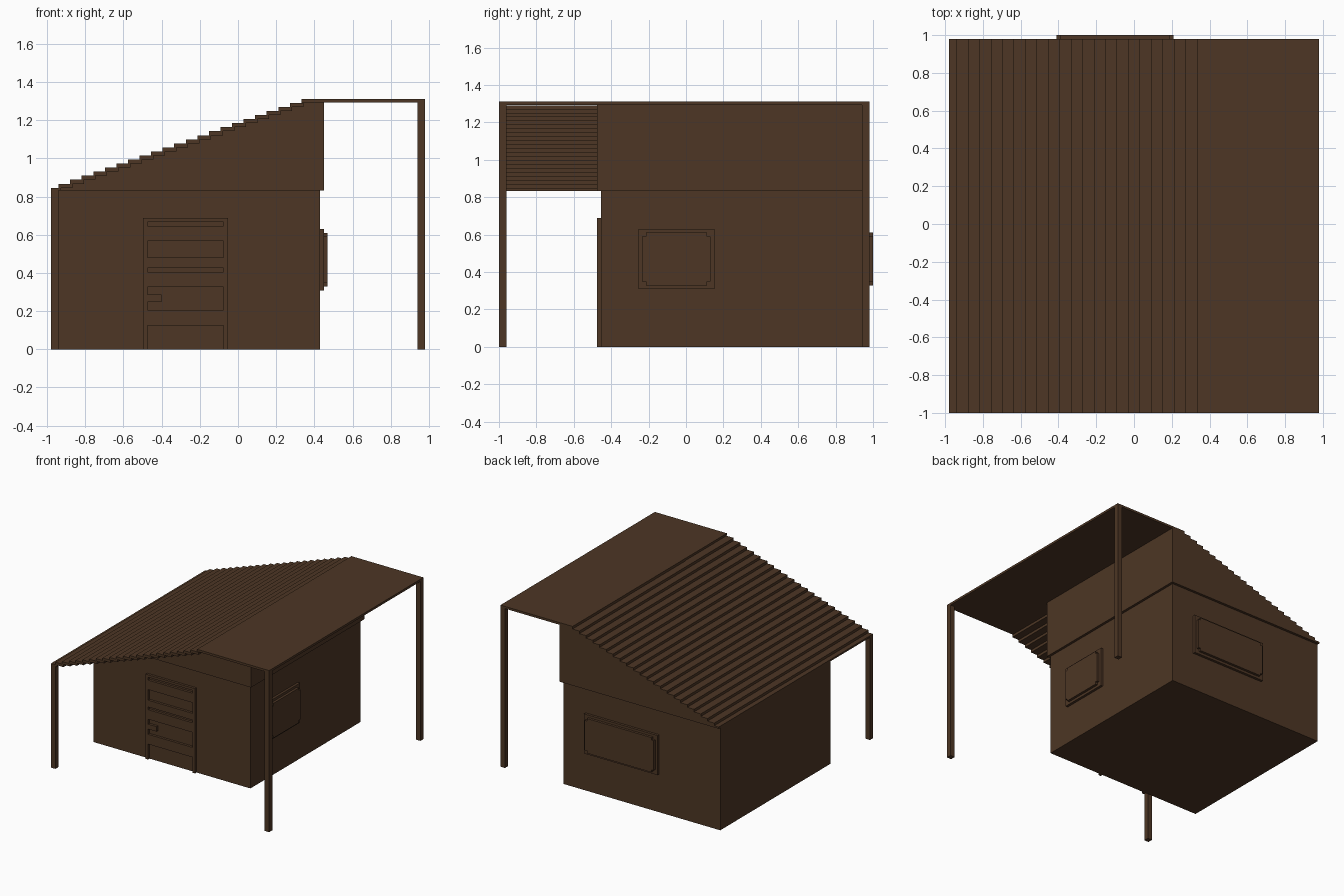
import bpy
import bmesh

if "Cube" in bpy.data.objects:
    bpy.data.objects.remove(bpy.data.objects["Cube"])

wood = bpy.data.materials.new("dark brown wood")
wood.diffuse_color = (0.075, 0.037, 0.018, 1)
wood.use_nodes = True
wood.node_tree.nodes["Principled BSDF"].inputs["Base Color"].default_value = wood.diffuse_color


def finish(name, bm):
    bmesh.ops.recalc_face_normals(bm, faces=bm.faces)
    me = bpy.data.meshes.new(name)
    bm.to_mesh(me)
    bm.free()
    me.materials.append(wood)
    ob = bpy.data.objects.new(name, me)
    bpy.context.collection.objects.link(ob)
    return ob


def boxes(name, items):
    """One object from boxes given as (x0, x1, y0, y1, z0, z1)."""
    bm = bmesh.new()
    for x0, x1, y0, y1, z0, z1 in items:
        vs = bmesh.ops.create_cube(bm, size=1)["verts"]
        for v in vs:
            v.co = (x1 if v.co.x > 0 else x0,
                    y1 if v.co.y > 0 else y0,
                    z1 if v.co.z > 0 else z0)
    return finish(name, bm)


def prism(name, points, place, a, b):
    """Outline extruded from depth a to depth b; place(u, v, d) gives xyz."""
    bm = bmesh.new()
    base = bm.faces.new([bm.verts.new(place(u, v, a)) for u, v in points])
    new = bmesh.ops.extrude_face_region(bm, geom=[base])["geom"]
    move = [q - p for p, q in zip(place(0, 0, a), place(0, 0, b))]
    bmesh.ops.translate(bm, vec=move,
                        verts=[g for g in new if isinstance(g, bmesh.types.BMVert)])
    return finish(name, bm)


EAVE, TOP, STEPS = 0.832, 1.312, 22
RISE = (TOP - 0.846) / STEPS
THICK = 0.018
RUN = (0.393 + 0.94) / STEPS
starts = [-0.98] + [-0.94 + RUN * i for i in range(STEPS)]
tops = [0.846 + RISE * i for i in range(STEPS + 1)]

# Cabin walls
boxes("cabin_walls", [(-0.98, 0.43, -0.455, 0.96, 0, EAVE)])

# Stepped gable block, slightly wider than the walls
profile = [(0.45, EAVE), (0.45, TOP - THICK)]
for i in range(STEPS, 0, -1):
    profile.append((starts[i], tops[i] - THICK))
    profile.append((starts[i], max(EAVE, tops[i - 1] - THICK)))
profile.append((-0.98, EAVE))
prism("gable_block", profile, lambda u, v, d: (u, d, v), -0.475, 0.98)

# Roof slats climbing to a flat awning
boxes("roof_slats", [(starts[i], starts[i + 1] + 0.012, -1, 0.98, max(EAVE, tops[i] - RISE), tops[i])
                     for i in range(STEPS)])
boxes("flat_awning", [(starts[-1], 0.98, -1, 0.98, TOP - THICK, TOP)])

# Porch posts
boxes("front_left_post", [(-0.98, -0.94, -1, -0.96, 0, 0.834)])
boxes("front_right_post", [(0.94, 0.98, -1, -0.96, 0, TOP - THICK)])
boxes("back_right_post", [(0.94, 0.98, 0.94, 0.98, 0, TOP - THICK)])

# Door: jambs, raised rails and handle
YF, YB = -0.475, -0.455
door = [(-0.497, -0.475, YF, YB, 0, 0.688), (-0.075, -0.053, YF, YB, 0, 0.688)]
for z0, z1 in [(0.125, 0.205), (0.327, 0.405), (0.427, 0.482), (0.568, 0.645), (0.668, 0.688)]:
    door.append((-0.475, -0.075, YF, YB, z0, z1))
boxes("door_frame", door)
boxes("door_handle", [(-0.475, -0.4, YF, YB, 0.247, 0.287)])


# Windows: backing plate plus a raised pane with notched corners
def window(name, u0, u1, place, wall):
    z0, z1, n = 0.308, 0.63, 0.02
    rect = [(u0, z0), (u1, z0), (u1, z1), (u0, z1)]
    prism(name + "_plate", rect, place, wall, wall + n)
    a, b, c, d = u0 + n, u1 - n, z0 + n, z1 - n
    notched = [(a + n, c), (b - n, c), (b - n, c + n), (b, c + n), (b, d - n), (b - n, d - n),
               (b - n, d), (a + n, d), (a + n, d - n), (a, d - n), (a, c + n), (a + n, c + n)]
    prism(name + "_pane", notched, place, wall + n, wall + 2 * n)


window("right_window", -0.255, 0.152, lambda u, v, d: (d, u, v), 0.43)
window("back_window", -0.43, 0.23, lambda u, v, d: (u, d, v), 0.96)
